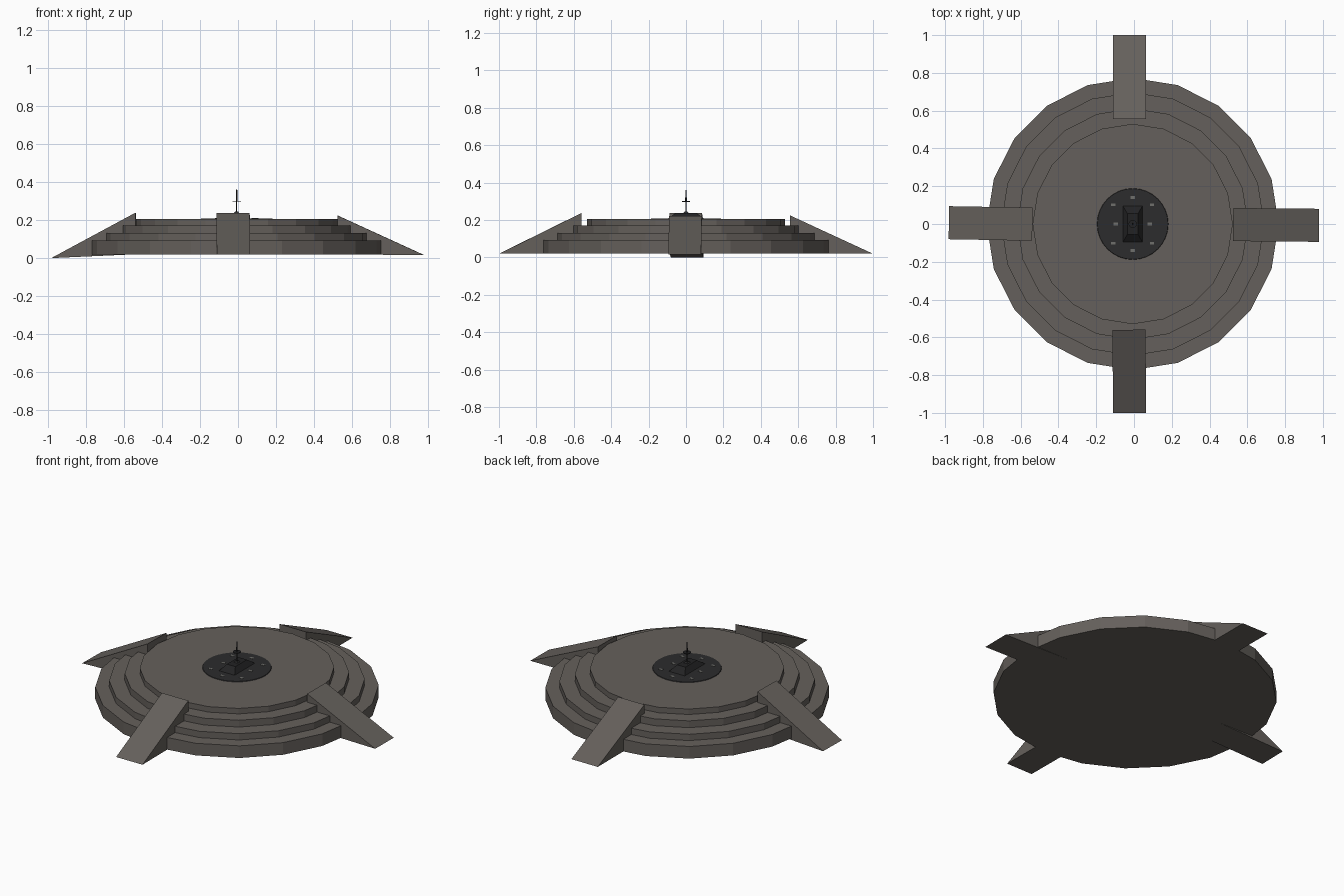
import bpy, math
from mathutils import Matrix, Vector

if "Cube" in bpy.data.objects:
    bpy.data.objects.remove(bpy.data.objects["Cube"])

CX = -0.007          # the dais sits a hair left of centre


def material(name, rgb):
    m = bpy.data.materials.new(name)
    m.diffuse_color = (*rgb, 1)
    m.use_nodes = True
    m.node_tree.nodes["Principled BSDF"].inputs["Base Color"].default_value = m.diffuse_color
    return m


STONE = material("warm grey stone", (0.130, 0.117, 0.106))
DARK = material("charcoal metal", (0.025, 0.025, 0.026))
BLACK = material("near black metal", (0.016, 0.016, 0.017))
PALE = material("pale grey marks", (0.16, 0.16, 0.15))


def add(name, verts, faces, mat):
    me = bpy.data.meshes.new(name)
    me.from_pydata(verts, [], faces)
    me.materials.append(mat)
    ob = bpy.data.objects.new(name, me)
    bpy.context.collection.objects.link(ob)
    return ob


def lathe(name, profile, sides, mat, cx=CX):
    """Revolve (radius, z) points about a vertical axis and cap both ends."""
    verts = [(cx + r * math.cos(2 * math.pi * i / sides),
              r * math.sin(2 * math.pi * i / sides), z)
             for r, z in profile for i in range(sides)]
    faces = [tuple(reversed(range(sides)))]
    for k in range(len(profile) - 1):
        a, b = k * sides, (k + 1) * sides
        for i in range(sides):
            j = (i + 1) % sides
            faces.append((a + i, a + j, b + j, b + i))
    top = (len(profile) - 1) * sides
    faces.append(tuple(range(top, top + sides)))
    return add(name, verts, faces, mat)


def frustum(name, centre, low, high, z0, z1, mat):
    """Four-sided block with separate bottom and top half sizes."""
    x, y = centre
    verts = [(x + sx * h[0], y + sy * h[1], z) for h, z in ((low, z0), (high, z1))
             for sx, sy in ((-1, -1), (1, -1), (1, 1), (-1, 1))]
    faces = [(3, 2, 1, 0), (4, 5, 6, 7), (0, 1, 5, 4), (1, 2, 6, 5),
             (2, 3, 7, 6), (3, 0, 4, 7)]
    return add(name, verts, faces, mat)


def ramp(name, angle, offset, inner, outer, peak, tip, twist=0):
    """Wedge running outwards from the dais; offset is its sideways centre."""
    w = 0.0875
    verts = []
    for s in (-w, w):
        verts += [Vector((inner, s, 0.02)), Vector((outer, s, tip)), Vector((inner, s, peak))]
    pivot = Vector(((inner + outer) / 2, 0, 0))
    twist = Matrix.Rotation(math.radians(twist), 3, 'Z')
    turn = Matrix.Rotation(math.radians(angle), 3, 'Z')
    shift = Vector((*offset, 0))
    verts = [turn @ (twist @ (v - pivot) + pivot) + shift for v in verts]
    add(name, verts, [(0, 1, 2), (5, 4, 3), (0, 3, 4, 1), (1, 4, 5, 2), (2, 5, 3, 0)], STONE)


# Stepped round dais, twenty sides
profile, z = [], 0.02
for r, top in ((0.773, 0.093), (0.697, 0.131), (0.612, 0.172), (0.530, 0.205)):
    profile += [(r, z), (r, top)]
    z = top
lathe("stepped_dais", profile, 20, STONE)

# Four ramps
ramp("right_ramp", 0, (0, -0.005), 0.525, 0.98, 0.223, 0.015, -0.5)
ramp("back_ramp", 90, (-0.025, 0), 0.556, 1.0, 0.225, 0.02)
ramp("left_ramp", 180, (0, 0.003), 0.538, 0.98, 0.238, 0.0, -1)
ramp("front_ramp", 270, (-0.025, 0), 0.56, 1.0, 0.237, 0.02, 0.4)

# Dark round plate in the middle
lathe("centre_plate", [(0.19, 0.203), (0.187, 0.208)], 32, DARK)

# Small plain marks around the plate
for i in range(8):
    a = i * math.pi / 4
    r = 0.145 if i % 2 else (0.09 if i % 4 == 0 else 0.14)
    frustum(f"plate_mark_{i + 1}", (CX + r * math.cos(a), r * math.sin(a)),
            (0.011, 0.007), (0.011, 0.007), 0.207, 0.2095, PALE)

# Tapered pedestal with a small cap
frustum("pedestal", (CX, 0), (0.053, 0.098), (0.028, 0.055), 0.207, 0.238, BLACK)
frustum("pedestal_cap", (CX, 0), (0.014, 0.014), (0.007, 0.007), 0.237, 0.245, DARK)

# Thin spire with a flat collar
lathe("spire", [(0.003, 0.24), (0.003, 0.30), (0.0045, 0.302), (0.003, 0.36)], 8, BLACK)
lathe("spire_collar", [(0.022, 0.297), (0.022, 0.301)], 12, BLACK)
